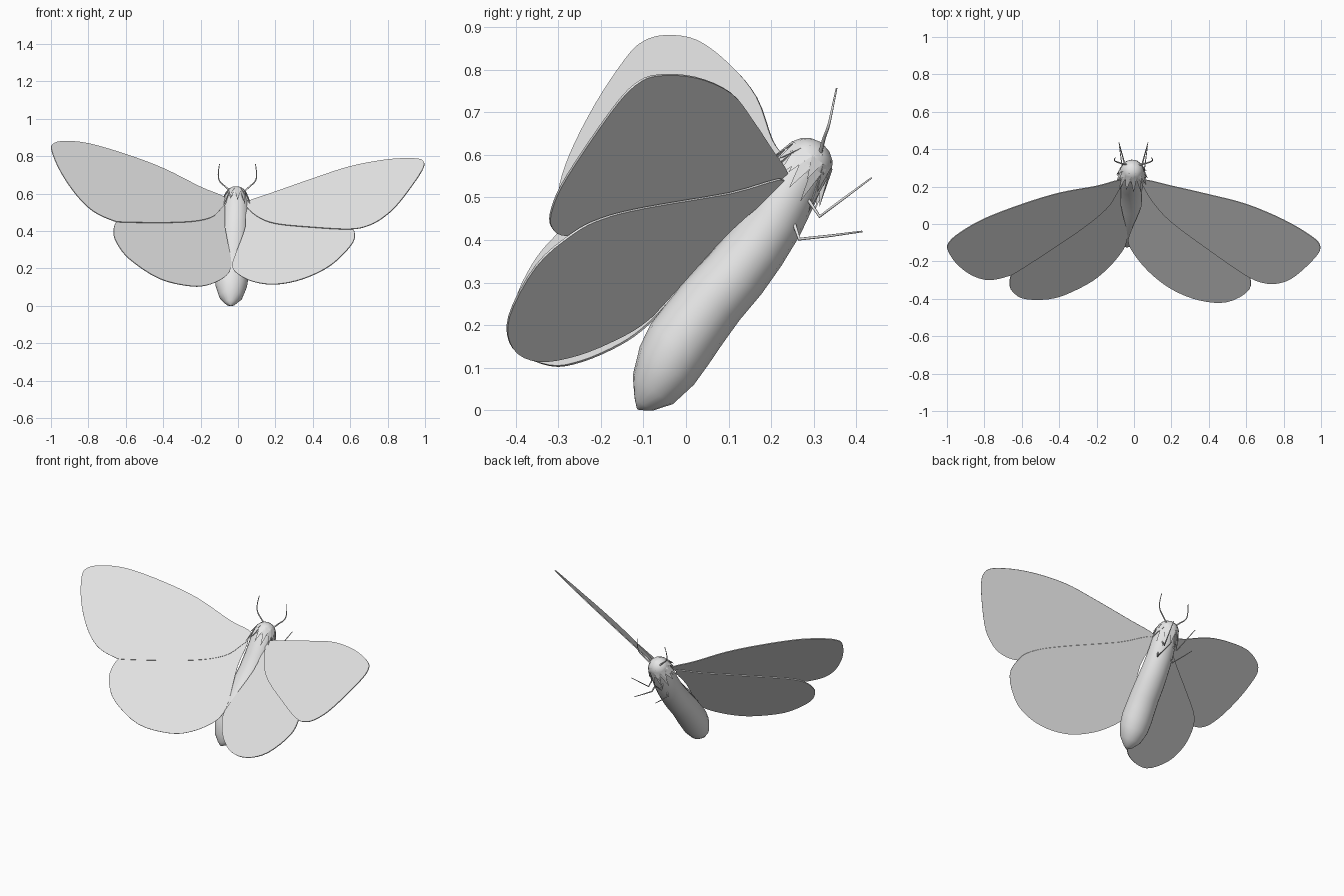
import bpy, bmesh, math
from mathutils import Vector

cube = bpy.data.objects.get("Cube")
if cube:
    bpy.data.objects.remove(cube, do_unlink=True)

GREY = bpy.data.materials.new("pale_grey")
GREY.use_nodes = True
GREY.diffuse_color = (0.8, 0.8, 0.8, 1)
GREY.node_tree.nodes["Principled BSDF"].inputs["Base Color"].default_value = (0.8, 0.8, 0.8, 1)


def finish(name, bm, smooth=None):
    bmesh.ops.recalc_face_normals(bm, faces=bm.faces)
    mesh = bpy.data.meshes.new(name)
    bm.to_mesh(mesh)
    bm.free()
    mesh.materials.append(GREY)
    ob = bpy.data.objects.new(name, mesh)
    bpy.context.collection.objects.link(ob)
    if smooth:
        bpy.ops.object.select_all(action='DESELECT')
        ob.select_set(True)
        bpy.context.view_layer.objects.active = ob
        bpy.ops.object.shade_smooth_by_angle(angle=math.radians(smooth))
    return ob


def catmull(points, steps=4):
    """Smooth closed outline through the given points."""
    out, n = [], len(points)
    p = [Vector(q) for q in points]
    for i in range(n):
        a, b, c, d = p[i - 1], p[i], p[(i + 1) % n], p[(i + 2) % n]
        for s in range(steps):
            t = s / steps
            out.append(0.5 * (2 * b + (c - a) * t + (2 * a - 5 * b + 4 * c - d) * t * t
                              + (3 * b - a - 3 * c + d) * t ** 3))
    return out


def wing(name, outline, plane):
    """Flat wing: outline in (x, z), depth y from a tilted plane."""
    a, bx, cz = plane
    bm = bmesh.new()
    bm.faces.new([bm.verts.new((q.x, a + bx * q.x + cz * q.y, q.y)) for q in catmull(outline)])
    ob = finish(name, bm)
    solid = ob.modifiers.new("thickness", 'SOLIDIFY')
    solid.thickness = 0.005
    solid.offset = 0


# Wings, each side posed slightly differently
wing("left_forewing",
     [(.04, .54), (.07, .565), (.2, .61), (.4, .68), (.6, .745), (.8, .782), (.95, .787), (.995, .765),
      (.97, .70), (.86, .55), (.78, .475), (.7, .43), (.6, .41), (.4, .42), (.2, .44), (.1, .48)],
     (-.365, -.63, 1.14))
wing("left_hindwing",
     [(.05, .54), (.2, .51), (.46, .475), (.57, .45), (.615, .415), (.615, .34), (.5, .22), (.35, .145),
      (.2, .115), (.08, .13), (0, .17), (-.03, .21), (-.015, .27), (.04, .42)],
     (-.352, -.63, 1.14))
wing("right_forewing",
     [(-.06, .56), (-.09, .59), (-.2, .635), (-.4, .735), (-.6, .81), (-.8, .868), (-.93, .88),
      (-.99, .865), (-.995, .825), (-.95, .72), (-.87, .6), (-.78, .51), (-.68, .46), (-.6, .447),
      (-.3, .447), (-.15, .47), (-.09, .52)],
     (-.268, .66, .95))
wing("right_hindwing",
     [(-.08, .55), (-.2, .53), (-.46, .5), (-.6, .48), (-.65, .45), (-.665, .4), (-.65, .34), (-.58, .25),
      (-.42, .145), (-.25, .105), (-.15, .115), (-.07, .155), (-.04, .2), (-.04, .26), (-.07, .42)],
     (-.255, .66, .95))

# Body axis frame
AXIS = Vector((0.03, .58, .81)).normalized()
SIDE = Vector((1, 0, 0))
SIDE = (SIDE - AXIS * SIDE.dot(AXIS)).normalized()
UP = AXIS.cross(SIDE)


def ring_point(centre, angle, r, wide=1.0):
    return Vector(centre) + SIDE * math.cos(angle) * r * wide + UP * math.sin(angle) * r


def lathe(name, rings, sides, wide, smooth):
    """Skin circular sections (x, y, z, radius) along the body."""
    bm = bmesh.new()
    loops = [[bm.verts.new(ring_point(r[:3], 2 * math.pi * k / sides, r[3], wide))
              for k in range(sides)] for r in rings]
    for a, b in zip(loops, loops[1:]):
        for k in range(sides):
            j = (k + 1) % sides
            bm.faces.new((a[k], a[j], b[j], b[k]))
    bm.faces.new(loops[0])
    bm.faces.new(loops[-1])
    return finish(name, bm, smooth)


# Abdomen and thorax
lathe("body", [(-.04, -.113, .002, .003), (-.04, -.1, .014, .026), (-.038, -.078, .048, .058),
               (-.036, -.045, .105, .078), (-.033, -.015, .155, .083), (-.03, .02, .203, .081),
               (-.025, .062, .258, .079), (-.02, .115, .318, .077), (-.016, .165, .382, .073),
               (-.013, .21, .45, .07), (-.01, .25, .525, .066), (-.01, .275, .565, .058)],
      16, 1.08, 60)

# Rounded head
HEAD = Vector((-.01, .28, .575))
lathe("head", [(*(HEAD + AXIS * .066 * math.sin(a)), max(.064 * math.cos(a), .002))
               for a in [math.radians(d) for d in (-50, -25, 0, 25, 45, 65, 88)]], 12, 1.0, 30)

# Ragged fur collar: tiers of pointed tufts swept backward
bm = bmesh.new()
for tier, (base, root_r, back, tip_r, count) in enumerate(
        [(.008, .064, -.062, .086, 13), (.03, .058, -.022, .08, 11), (.046, .046, .008, .068, 8)]):
    for k in range(count):
        mid = 2 * math.pi * (k + tier * .5) / count
        half = math.pi / count
        length = back - .012 * (k % 3)
        a = bm.verts.new(ring_point(HEAD + AXIS * base, mid - half, root_r))
        b = bm.verts.new(ring_point(HEAD + AXIS * base, mid + half, root_r))
        c = bm.verts.new(ring_point(HEAD + AXIS * length, mid, tip_r))
        d = bm.verts.new(ring_point(HEAD + AXIS * (base - .02), mid, root_r - .012))
        for f in ((a, b, c), (a, d, b), (b, d, c), (c, d, a)):
            bm.faces.new(f)
finish("fur_collar", bm)


def strand(name, points, radius, smooth):
    """Thin tapered tube along a path."""
    cu = bpy.data.curves.new(name, 'CURVE')
    cu.dimensions = '3D'
    cu.bevel_depth = radius
    cu.bevel_resolution = 1
    cu.use_fill_caps = True
    cu.resolution_u = 5
    sp = cu.splines.new('NURBS' if smooth else 'POLY')
    sp.points.add(len(points) - 1)
    for i, (p, q) in enumerate(zip(sp.points, points)):
        p.co = (*q, 1)
        p.radius = 1 - .6 * i / (len(points) - 1)
    if smooth:
        sp.use_endpoint_u = True
        sp.order_u = 3
    cu.materials.append(GREY)
    bpy.context.collection.objects.link(bpy.data.objects.new(name, cu))


# Antennae and legs, mirrored about the body's centre line
for side, s in (("left", 1), ("right", -1)):
    cx = -.003
    strand(side + "_antenna", [(cx + s * .025, .315, .60), (cx + s * .06, .322, .635),
                               (cx + s * .1, .335, .665), (cx + s * .104, .345, .715),
                               (cx + s * .096, .354, .757)], .005, True)
    strand(side + "_front_leg", [(cx + s * .03, .27, .52), (cx + s * .045, .314, .455),
                                 (cx + s * .06, .37, .497), (cx + s * .078, .436, .546)], .005, False)
    strand(side + "_middle_leg", [(cx + s * .035, .25, .45), (cx + s * .055, .266, .402),
                                  (cx + s * .065, .34, .41), (cx + s * .075, .414, .42)], .005, False)
